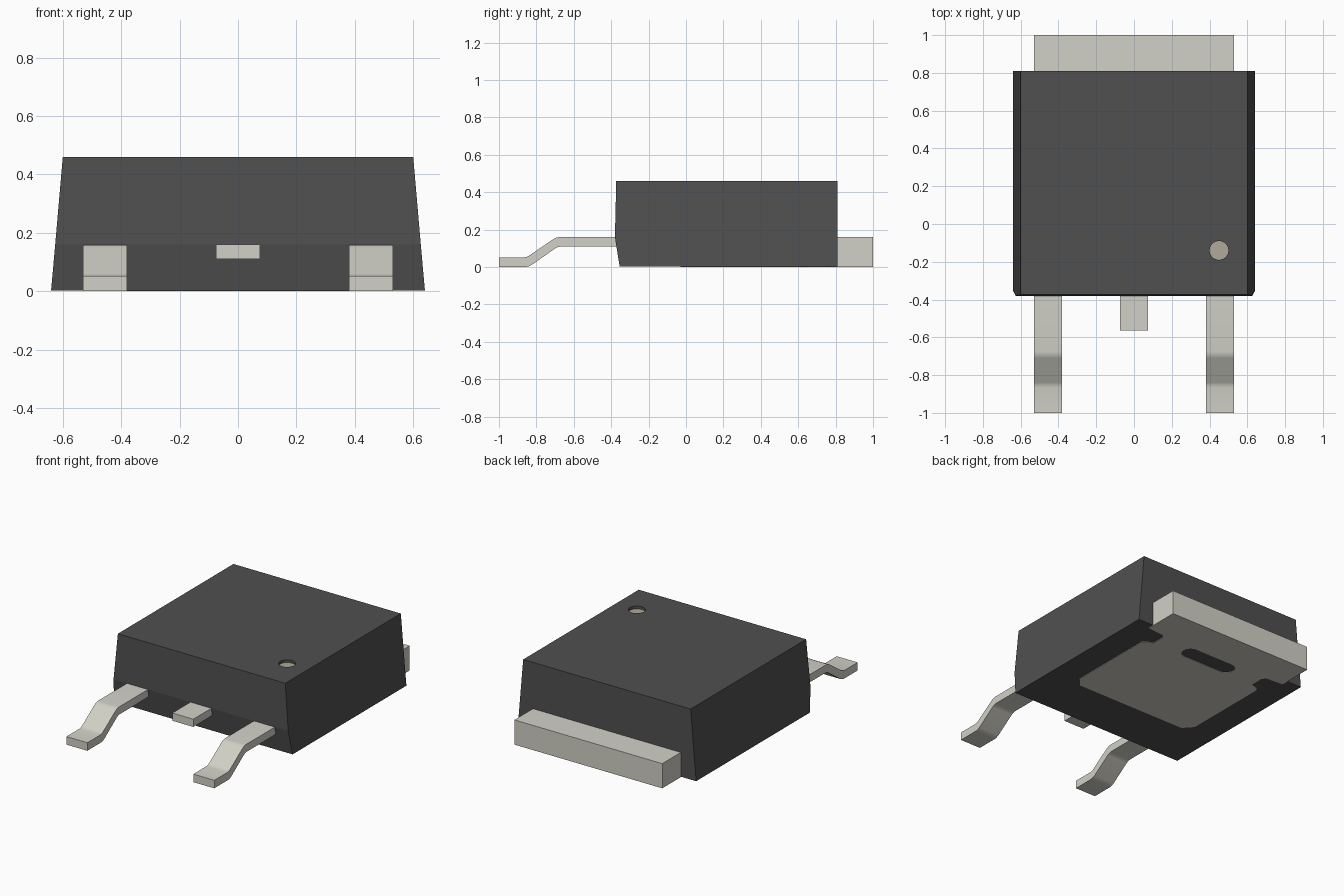
import bpy, bmesh, math

if "Cube" in bpy.data.objects:
    bpy.data.objects.remove(bpy.data.objects["Cube"], do_unlink=True)


def material(name, rgb):
    m = bpy.data.materials.new(name)
    m.use_nodes = True
    m.diffuse_color = (*rgb, 1)
    bsdf = m.node_tree.nodes["Principled BSDF"]
    bsdf.inputs["Base Color"].default_value = (*rgb, 1)
    bsdf.inputs["Roughness"].default_value = 0.6
    return m


PLASTIC = material("dark plastic", (0.08, 0.08, 0.08))
METAL = material("pale metal", (0.645, 0.638, 0.572))
MARK = material("tan marking", (0.435, 0.398, 0.316))


def loft(name, rings, mat):
    """Closed solid through rings that have equal point counts."""
    bm = bmesh.new()
    loops = [[bm.verts.new(p) for p in ring] for ring in rings]
    for a, b in zip(loops, loops[1:]):
        for i in range(len(a)):
            j = (i + 1) % len(a)
            bm.faces.new((a[i], a[j], b[j], b[i]))
    bm.faces.new(loops[0][::-1])
    bm.faces.new(loops[-1])
    bmesh.ops.recalc_face_normals(bm, faces=bm.faces)
    mesh = bpy.data.meshes.new(name)
    bm.to_mesh(mesh)
    bm.free()
    mesh.materials.append(mat)
    obj = bpy.data.objects.new(name, mesh)
    bpy.context.collection.objects.link(obj)
    return obj


def plate(name, outline, z0, z1, mat):
    return loft(name, [[(x, y, z) for x, y in outline] for z in (z0, z1)], mat)


def bar(name, profile, x0, x1, mat):
    return loft(name, [[(x, y, z) for y, z in profile] for x in (x0, x1)], mat)


def pill(cx, cy, half, r, n=12):
    """Outline with round ends; half = 0 gives a circle."""
    pts = []
    for side in (1, -1):
        for k in range(n + (1 if half else 0)):
            a = -math.pi / 2 + math.pi * k / n + (0 if side > 0 else math.pi)
            pts.append((cx + side * half + r * math.cos(a), cy + r * math.sin(a)))
    return pts


def cut(obj, cutter):
    cutter.hide_render = True
    mod = obj.modifiers.new("cut", 'BOOLEAN')
    mod.operation = 'DIFFERENCE'
    mod.solver = 'EXACT'
    mod.object = cutter
    bpy.context.view_layer.objects.active = obj
    bpy.ops.object.modifier_apply(modifier=mod.name)
    bpy.data.objects.remove(cutter, do_unlink=True)


# Tapered body: half width, front y and height of each level
BACK = 0.81
rings = [[(-w, f, z), (w, f, z), (w, BACK, z), (-w, BACK, z)]
         for w, f, z in ((0.64, -0.355, 0.003), (0.626, -0.38, 0.16), (0.60, -0.373, 0.46))]
body = loft("body", rings, PLASTIC)

# Round first-pin recess with a tan floor
cut(body, plate("dot_cutter", pill(0.45, -0.14, 0, 0.05), 0.44, 0.5, PLASTIC))
plate("pin_marker", pill(0.45, -0.14, 0, 0.05), 0.436, 0.442, MARK)

# Heat pad on the underside, notched at the sides and pierced by a slot
half = [(0.40, -0.03), (0.455, 0.03), (0.455, 0.61), (0.435, 0.635), (0.39, 0.65),
        (0.39, 0.735), (0.41, 0.76), (0.53, 0.77), (0.53, 0.82)]
outline = half + [(-x, y) for x, y in reversed(half)]
pad = plate("heat_pad", outline, 0, 0.10, METAL)
cut(pad, plate("slot_cutter", pill(0, 0.70, 0.14, 0.055), -0.1, 0.2, METAL))

# Thick tab behind the body
plate("mounting_tab", [(-0.53, 0.80), (0.53, 0.80), (0.53, 1), (-0.53, 1)], 0, 0.16, METAL)

# Bent outer legs
leg = [(-0.30, 0.16), (-0.675, 0.16), (-0.692, 0.158), (-0.71, 0.149),
       (-0.84, 0.060), (-0.85, 0.055), (-0.865, 0.052), (-1, 0.052),
       (-1, 0), (-0.86, 0), (-0.845, 0.002), (-0.825, 0.011),
       (-0.70, 0.099), (-0.69, 0.105), (-0.67, 0.11), (-0.30, 0.11)]
for name, x0, x1 in (("right_leg", -0.53, -0.38), ("left_leg", 0.38, 0.53)):
    obj = bar(name, leg, x0, x1, METAL)
    bpy.ops.object.select_all(action='DESELECT')
    obj.select_set(True)
    bpy.context.view_layer.objects.active = obj
    bpy.ops.object.shade_smooth_by_angle(angle=math.radians(30))

# Short middle pin
bar("middle_pin", [(-0.30, 0.11), (-0.30, 0.16), (-0.565, 0.16), (-0.565, 0.11)],
    -0.075, 0.075, METAL)
